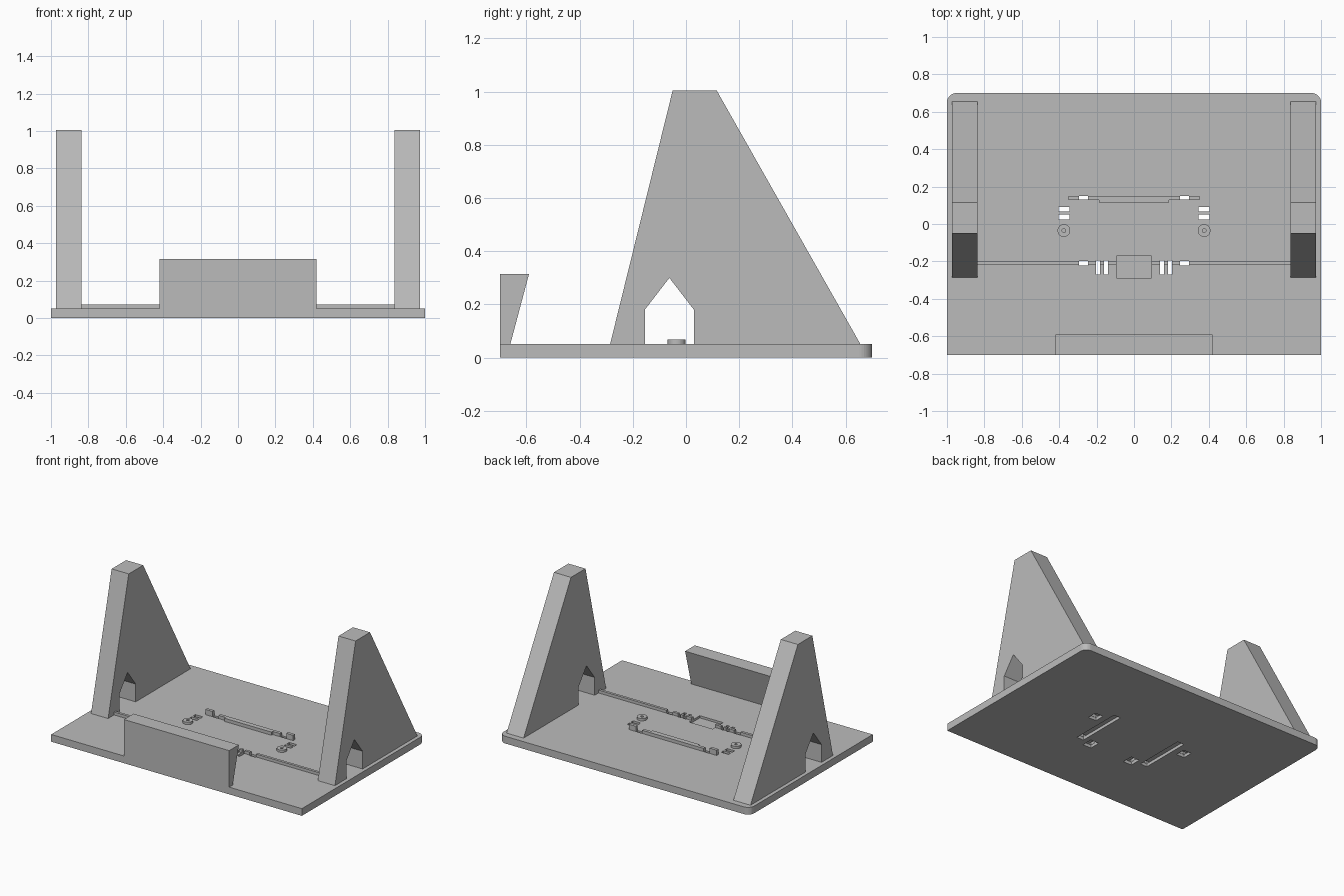
import bpy, bmesh, math

if "Cube" in bpy.data.objects:
    bpy.data.objects.remove(bpy.data.objects["Cube"])

grey = bpy.data.materials.new("plain grey")
grey.diffuse_color = (0.5, 0.5, 0.5, 1)
grey.use_nodes = True
grey.node_tree.nodes["Principled BSDF"].inputs["Base Color"].default_value = grey.diffuse_color


def prism(name, points, a, b, axis):
    """Extrude a closed profile from a to b along x (profile in y,z) or z (profile in x,y)."""
    place = (lambda p, t: (t, p[0], p[1])) if axis == "x" else (lambda p, t: (p[0], p[1], t))
    bm = bmesh.new()
    low = [bm.verts.new(place(p, a)) for p in points]
    high = [bm.verts.new(place(p, b)) for p in points]
    bm.faces.new(low)
    bm.faces.new(high)
    n = len(points)
    for i in range(n):
        j = (i + 1) % n
        bm.faces.new((low[i], low[j], high[j], high[i]))
    bmesh.ops.recalc_face_normals(bm, faces=bm.faces)
    mesh = bpy.data.meshes.new(name)
    bm.to_mesh(mesh)
    bm.free()
    mesh.materials.append(grey)
    ob = bpy.data.objects.new(name, mesh)
    bpy.context.collection.objects.link(ob)
    return ob


def box(name, x0, x1, y0, y1, z0, z1):
    return prism(name, [(x0, y0), (x1, y0), (x1, y1), (x0, y1)], z0, z1, "z")


def circle(cx, cy, r, n=32):
    return [(cx + r * math.cos(math.tau * i / n), cy + r * math.sin(math.tau * i / n)) for i in range(n)]


def cut(target, cutter):
    cutter.hide_render = True
    cutter.hide_viewport = True
    mod = target.modifiers.new("cut", "BOOLEAN")
    mod.operation = "DIFFERENCE"
    mod.solver = "EXACT"
    mod.object = cutter


def mirrored_box(name, x0, x1, *rest):
    return [box(name + "_right", x0, x1, *rest), box(name + "_left", -x1, -x0, *rest)]


TOP = 0.052

# Base plate, rounded at the two back corners
R = 0.05
outline = [(-1, -0.7), (1, -0.7)]
for cx, start in ((1 - R, 0), (R - 1, 90)):
    for i in range(9):
        a = math.radians(start + i * 90 / 8)
        outline.append((cx + R * math.cos(a), 0.7 - R + R * math.sin(a)))
base = prism("base_plate", outline, 0, TOP, "z")

# Strap holes through the plate
holes = [(0.245, 0.295, 0.13, 0.15), (0.245, 0.295, -0.222, -0.197),
         (0.345, 0.405, 0.066, 0.092), (0.345, 0.405, 0.024, 0.05),
         (0.14, 0.161, -0.27, -0.195), (0.182, 0.203, -0.27, -0.195)]
for h in holes:
    for c in mirrored_box("strap_hole_cutter", *h, -0.1, 0.2):
        cut(base, c)

# Strap channels recessed in the underside
for ch in [(0.243, 0.297, -0.224, 0.152), (0.343, 0.407, 0.022, 0.094), (0.138, 0.205, -0.272, -0.193)]:
    for c in mirrored_box("strap_channel_cutter", *ch, -0.1, 0.022):
        cut(base, c)

# Shallow pocket at the centre front
cut(base, box("pocket_cutter", -0.093, 0.093, -0.29, -0.17, 0.036, 0.2))

# Side supports with a pointed opening
leg = [(-0.285, TOP), (-0.155, TOP), (-0.155, 0.18), (-0.0625, 0.3), (0.03, 0.18), (0.03, TOP),
       (0.655, TOP), (0.115, 1.005), (-0.05, 1.005)]
prism("side_support_right", leg, 0.837, 0.973, "x")
prism("side_support_left", leg, -0.973, -0.837, "x")

# Front stop, leaning inwards at the top
prism("front_stop", [(-0.7, TOP), (-0.66, TOP), (-0.59, 0.315), (-0.7, 0.315)], -0.42, 0.42, "x")

# Front ridge, broken by the strap holes and pocket
for x0, x1 in ((0.093, 0.14), (0.161, 0.182), (0.203, 0.245), (0.295, 0.837)):
    mirrored_box("front_ridge", x0, x1, -0.217, -0.198, TOP, 0.073)

# Back rail with taller end blocks
box("back_rail", -0.245, 0.245, 0.129, 0.151, TOP, 0.075)
box("back_rail_step", -0.187, 0.187, 0.115, 0.129, TOP, 0.075)
mirrored_box("back_rail_end", 0.295, 0.35, 0.129, 0.151, TOP, 0.09)

# Round mounting bosses with a centre hole
for side, s in (("right", 1), ("left", -1)):
    boss = prism("boss_" + side, circle(s * 0.375, -0.035, 0.034), TOP, 0.069, "z")
    cut(boss, prism("boss_hole_cutter", circle(s * 0.375, -0.035, 0.01, 16), 0.055, 0.2, "z"))
